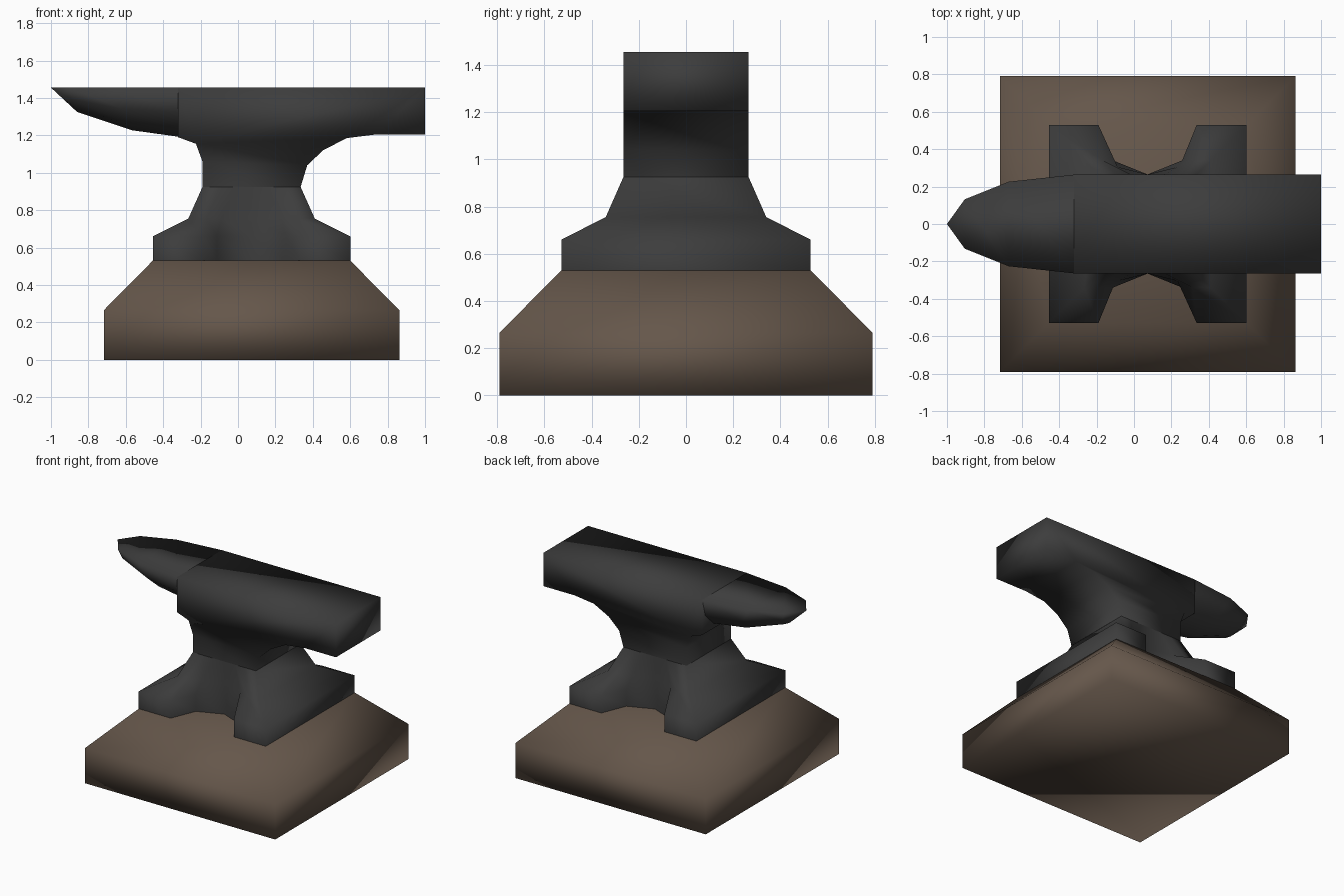
import bpy, bmesh, math

if "Cube" in bpy.data.objects:
    bpy.data.objects.remove(bpy.data.objects["Cube"])

CX = 0.0725  # centre line of base and foot


def material(name, rgb):
    m = bpy.data.materials.new(name)
    m.diffuse_color = (*rgb, 1)
    m.use_nodes = True
    m.node_tree.nodes["Principled BSDF"].inputs["Base Color"].default_value = m.diffuse_color
    return m


IRON = material("dark iron", (0.046, 0.046, 0.046))
WOOD = material("brown base", (0.130, 0.094, 0.069))


def loft(name, rings, mat, cap_start=False, cap_end=False, closed=True, side_caps=False):
    """Skin a list of equally long point rings with quads."""
    bm = bmesh.new()
    loops = [[bm.verts.new(p) for p in ring] for ring in rings]
    n = len(loops[0])
    for a, b in zip(loops, loops[1:]):
        for i in range(n if closed else n - 1):
            j = (i + 1) % n
            bm.faces.new((a[i], a[j], b[j], b[i]))
    if cap_start:
        bm.faces.new(loops[0][::-1])
    if cap_end:
        bm.faces.new(loops[-1])
    bmesh.ops.remove_doubles(bm, verts=bm.verts, dist=1e-5)
    bmesh.ops.recalc_face_normals(bm, faces=bm.faces)
    me = bpy.data.meshes.new(name)
    bm.to_mesh(me)
    bm.free()
    me.materials.append(mat)
    me.shade_smooth()
    ob = bpy.data.objects.new(name, me)
    bpy.context.collection.objects.link(ob)
    return ob


def square(r, z):
    return [(CX + sx * r, sy * r, z) for sx, sy in ((-1, -1), (1, -1), (1, 1), (-1, 1))]


# Base block with sloping shoulders
loft("base", [square(0.79, 0), square(0.79, 0.265), square(0.528, 0.53)],
     WOOD, cap_start=True, cap_end=True)


# Foot: notched outline mirrored in x and y, narrowing to the waist
def foot_ring(quarter, z):
    half = [(-x, y) for x, y in quarter] + [(0, 0.265)] + [(x, y) for x, y in quarter[::-1]]
    full = half + [(x, -y) for x, y in half[::-1]]
    return [(CX + x, y, z) for x, y in full]


spread = [(0.528, 0.528), (0.262, 0.528), (0.185, 0.34)]
slope = [(0.338, 0.34), (0.24, 0.34), (0.16, 0.305)]
waist = [(0.262, 0.265), (0.17, 0.265), (0.09, 0.265)]
loft("foot", [foot_ring(spread, 0.53), foot_ring(spread, 0.66),
              foot_ring(slope, 0.755), foot_ring(waist, 0.925)], IRON)

# Body: side profile from the waist round the heel and face, pulled across y
profile = [(0.335, 0.925), (0.37, 1.04), (0.455, 1.12), (0.58, 1.185), (0.74, 1.205),
           (1.0, 1.205), (1.0, 1.455), (-0.32, 1.455), (-0.32, 1.19),
           (-0.225, 1.155), (-0.19, 1.06), (-0.19, 0.925)]
loft("body", [[(x, y, z) for x, z in profile] for y in (-0.265, 0.265)],
     IRON, cap_start=True, cap_end=True, closed=False)

# Horn: half-round sections; (top x, bottom x, half width, depth)
stations = [(-0.32, -0.32, 0.264, 0.262), (-0.67, -0.565, 0.226, 0.228),
            (-0.905, -0.86, 0.132, 0.13), (-1.0, -1.0, 0.0, 0.0)]
rings = []
for xt, xb, w, d in stations:
    ring = []
    for k in range(7):
        a = math.pi * k / 6
        s = math.sin(a)
        ring.append((xt + (xb - xt) * s, w * math.cos(a), 1.455 - d * s))
    rings.append(ring)
loft("horn", rings, IRON)
